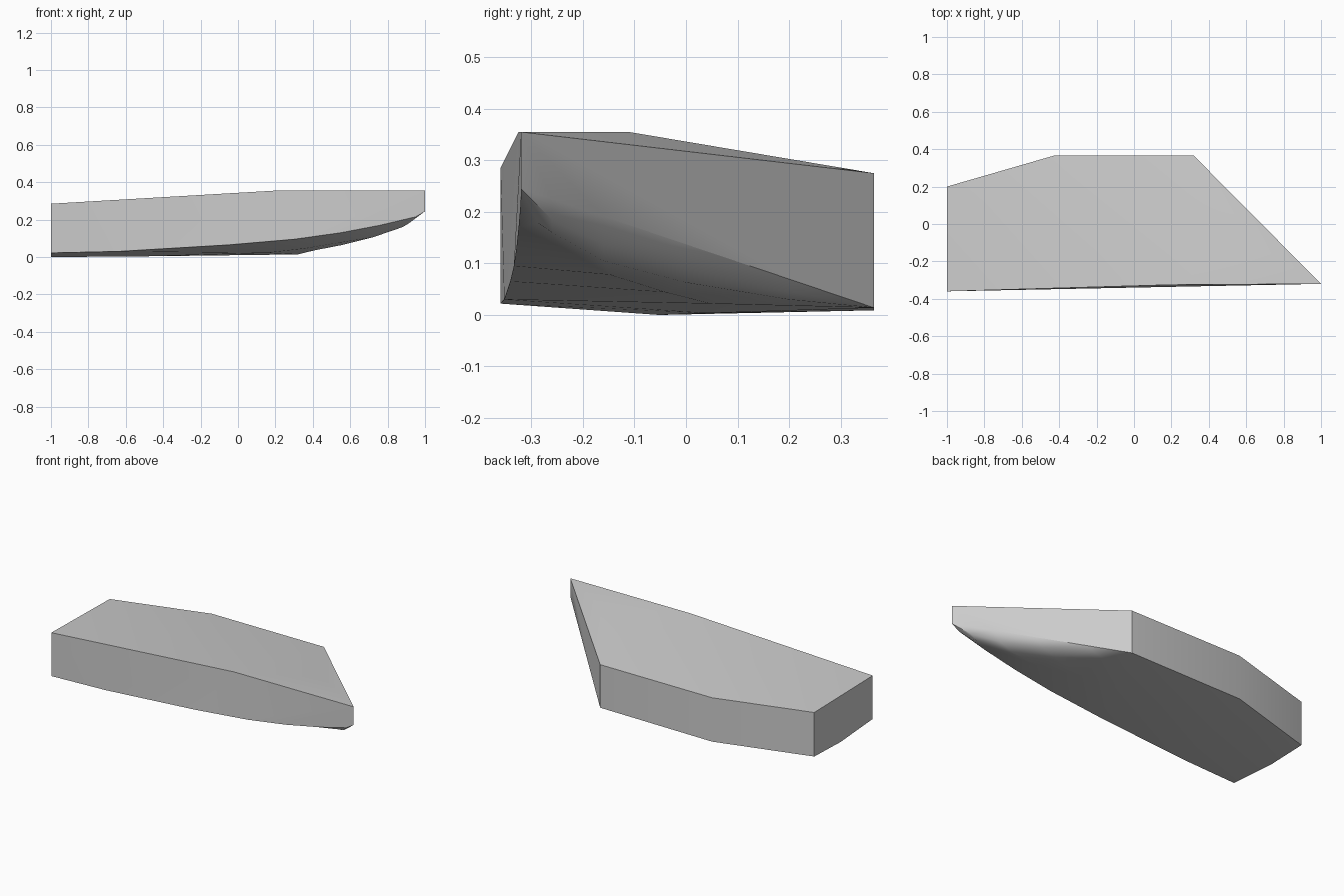
import bpy, bmesh, math
from mathutils import Vector

if "Cube" in bpy.data.objects:
    bpy.data.objects.remove(bpy.data.objects["Cube"], do_unlink=True)

grey = bpy.data.materials.new("light_grey")
grey.use_nodes = True
grey.diffuse_color = (0.6, 0.6, 0.6, 1)
grey.node_tree.nodes["Principled BSDF"].inputs["Base Color"].default_value = (0.6, 0.6, 0.6, 1)

bm = bmesh.new()


def row(points):
    return [bm.verts.new(p) for p in points]


def strip(a, b):
    for i in range(len(a) - 1):
        bm.faces.new((a[i], a[i + 1], b[i + 1], b[i]))


# Top outline and the raised point near the tip
end_front, ridge, tip, crest = row([(-1, -.36, .285), (.2, -.325, .355),
                                    (1, -.32, .355), (.65, -.11, .355)])
end_back, back_a, back_b = row([(-1, .2, .275), (-.43, .365, .275), (.32, .365, .275)])
tip_low = bm.verts.new((1, -.32, .245))

# Lower edge of the front wall
front = row([(x, -.36 + .02 * (x + 1), z) for x, z in
             ((-1, .022), (-.64, .03), (-.05, .065), (.3, .095),
              (.55, .13), (.76, .17), (.95, .215))])

# Back rim of the underside
rim = row([(-1, .2, .008), (-.43, .365, .009), (.32, .365, .014), (.38, .2, .03),
           (.55, 0, .063), (.72, -.16, .105), (.88, -.26, .16)])

# Slightly sagging middle of the underside
middle = []
for i, (f, r) in enumerate(zip(front, rim)):
    p = f.co.lerp(r.co, .55)
    p.z = max(0, p.z - (.015 if i < 5 else .006))
    middle.append(bm.verts.new(p))
strip(front, middle)
strip(middle, rim)
bm.faces.new((front[-1], tip_low, middle[-1]))
bm.faces.new((middle[-1], tip_low, rim[-1]))

# Rounded band under the slanted wall
corner = rim[2]
line, bulge = [], []
for v in rim[3:]:
    t = (.365 - v.co.y) / .685
    p = corner.co.lerp(tip_low.co, t)
    m = p.lerp(v.co, .35)
    m.z = p.z + (v.co.z - p.z) * .62
    line.append(bm.verts.new(p))
    bulge.append(bm.verts.new(m))
strip(line, bulge)
strip(bulge, rim[3:])
bm.faces.new((corner, line[0], bulge[0]))
bm.faces.new((corner, bulge[0], rim[3]))
bm.faces.new((line[-1], tip_low, bulge[-1]))
bm.faces.new((bulge[-1], tip_low, rim[-1]))

# Side walls
bm.faces.new([back_b, tip, tip_low] + line[::-1] + [corner])
bm.faces.new((end_back, back_a, rim[1], rim[0]))
bm.faces.new((back_a, back_b, corner, rim[1]))
bm.faces.new((end_front, end_back, rim[0], middle[0], front[0]))
for i in range(3):
    bm.faces.new((front[i], front[i + 1], ridge if i else end_front))
bm.faces.new((end_front, ridge, front[1]))
for i in range(3, 6):
    bm.faces.new((front[i], front[i + 1], tip))
bm.faces.new((ridge, front[3], tip))
bm.faces.new((front[6], tip_low, tip))

# Top deck
for f in ((ridge, tip, crest), (tip, back_b, crest), (ridge, crest, back_b),
          (ridge, back_b, back_a), (ridge, back_a, end_back), (ridge, end_back, end_front)):
    bm.faces.new(f)

bmesh.ops.recalc_face_normals(bm, faces=bm.faces)
mesh = bpy.data.meshes.new("hull_block")
bm.to_mesh(mesh)
bm.free()
mesh.materials.append(grey)
hull = bpy.data.objects.new("hull_block", mesh)
bpy.context.collection.objects.link(hull)
bpy.context.view_layer.objects.active = hull
hull.select_set(True)
bpy.ops.object.shade_smooth_by_angle(angle=math.radians(42))
